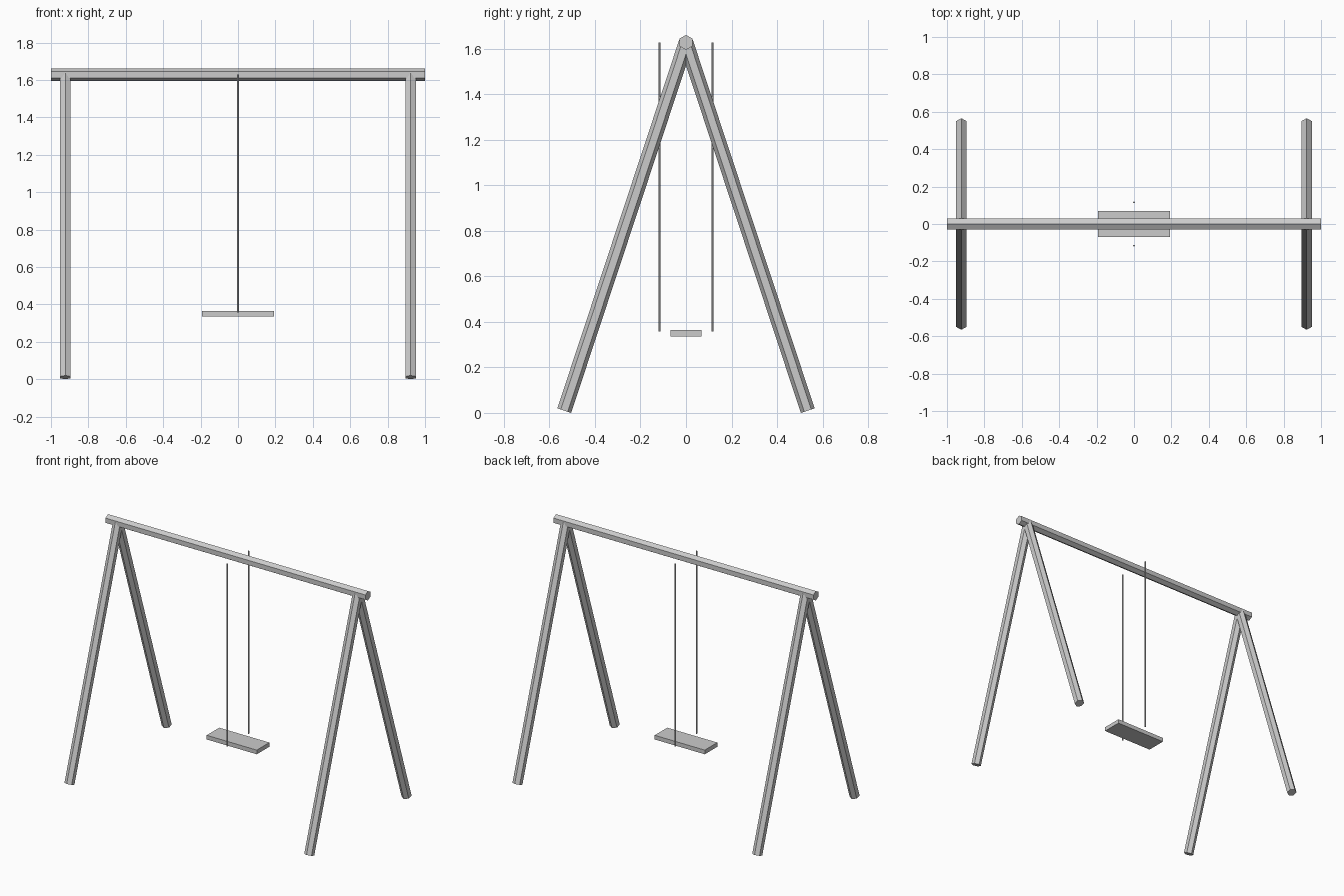
import bpy
from math import pi
from mathutils import Vector, Matrix

cube = bpy.data.objects.get("Cube")
if cube:
    bpy.data.objects.remove(cube, do_unlink=True)

grey = bpy.data.materials.new("light grey")
grey.use_nodes = True
colour = (0.6, 0.6, 0.6, 1)
grey.diffuse_color = colour
grey.node_tree.nodes["Principled BSDF"].inputs["Base Color"].default_value = colour


def hex_bar(name, start, end, radius, corner):
    """Hexagonal bar between two points, with one corner edge facing `corner`."""
    start, end = Vector(start), Vector(end)
    axis = (end - start).normalized()
    side = Vector(corner)
    side = (side - axis * side.dot(axis)).normalized()
    up = axis.cross(side)
    bpy.ops.mesh.primitive_cylinder_add(vertices=6, radius=radius,
                                        depth=(end - start).length)
    bar = bpy.context.object
    bar.name = name
    # Columns map the cylinder's local axes; its first corner lies on local y
    turn = Matrix((side.cross(axis), side, axis)).transposed()
    bar.matrix_world = Matrix.Translation((start + end) / 2) @ turn.to_4x4()
    bar.data.materials.append(grey)
    return bar


BEAM_Z = 1.628

# Top beam, with a ridge along its top
hex_bar("top_beam", (-1, 0, BEAM_Z), (1, 0, BEAM_Z), 0.033, (0, 0, 1))

# Splayed legs and hanging ropes
for y_name, y in (("front", -1), ("back", 1)):
    for x_name, x in (("right", -0.923), ("left", 0.923)):
        hex_bar(f"{y_name}_{x_name}_leg", (x, y * 0.535, 0.01),
                (x, 0, BEAM_Z), 0.032, (0, 1, 0))
    hex_bar(f"{y_name}_rope", (0, y * 0.116, 0.358),
            (0, y * 0.116, BEAM_Z), 0.005, (0, 1, 0))

# Seat board
bpy.ops.mesh.primitive_cube_add(size=1, location=(0, 0, 0.35))
seat = bpy.context.object
seat.name = "seat"
seat.scale = (0.386, 0.138, 0.029)
seat.data.materials.append(grey)
